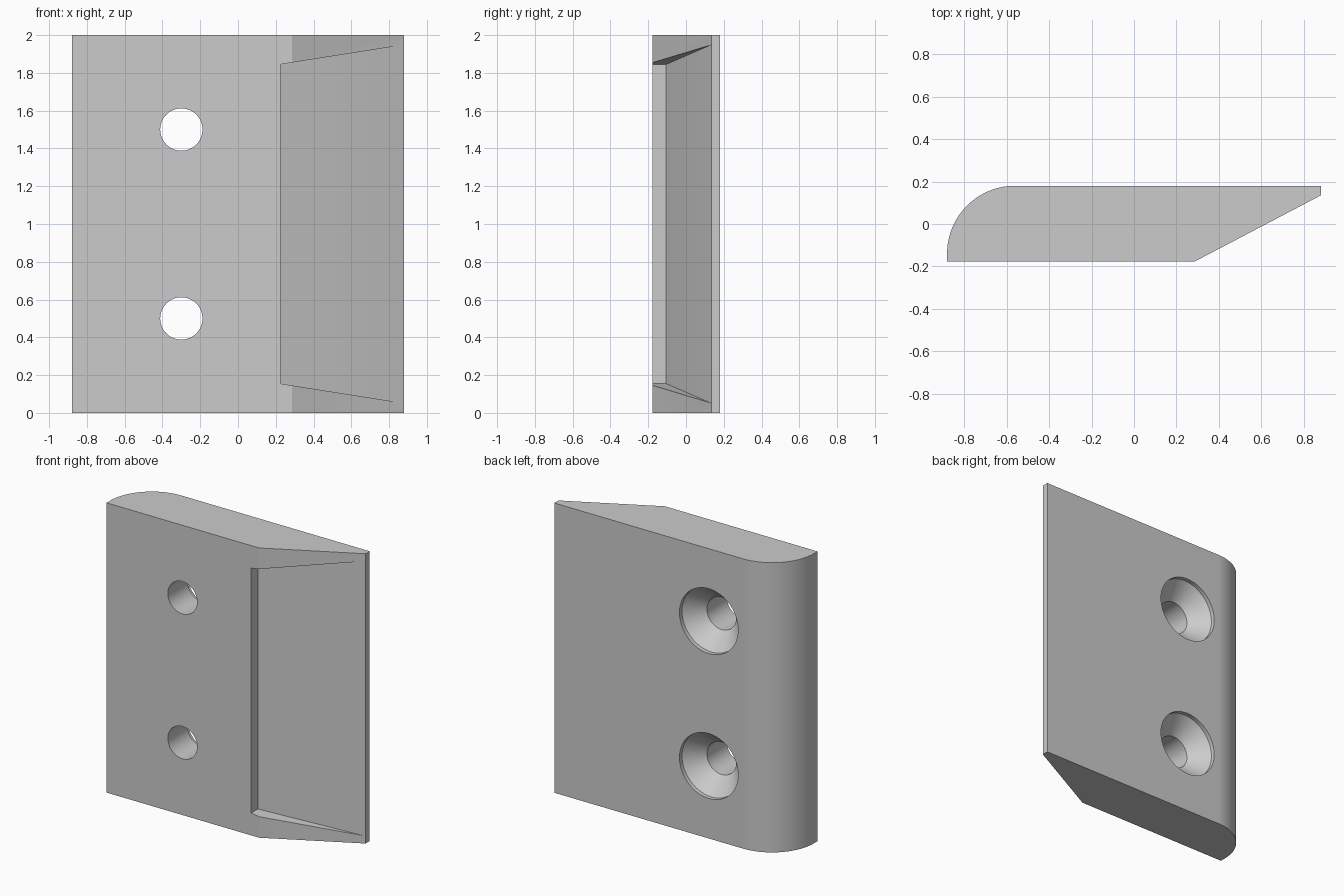
import bpy, bmesh, math

if "Cube" in bpy.data.objects:
    bpy.data.objects.remove(bpy.data.objects["Cube"])

grey = bpy.data.materials.new("plain grey")
grey.diffuse_color = (0.6, 0.6, 0.6, 1)
grey.use_nodes = True
grey.node_tree.nodes["Principled BSDF"].inputs["Base Color"].default_value = grey.diffuse_color


def make_object(name, bm):
    bmesh.ops.recalc_face_normals(bm, faces=bm.faces)
    mesh = bpy.data.meshes.new(name)
    bm.to_mesh(mesh)
    bm.free()
    mesh.materials.append(grey)
    ob = bpy.data.objects.new(name, mesh)
    bpy.context.collection.objects.link(ob)
    return ob


def loft(name, rings):
    """Join equal-length rings of points and cap both ends."""
    bm = bmesh.new()
    vs = [[bm.verts.new(p) for p in ring] for ring in rings]
    n = len(vs[0])
    for a, b in zip(vs, vs[1:]):
        for i in range(n):
            j = (i + 1) % n
            bm.faces.new((a[i], a[j], b[j], b[i]))
    bm.faces.new(vs[0])
    bm.faces.new(vs[-1])
    return make_object(name, bm)


# Plate: rounded back left corner, bevelled front right side
R, N = 0.32, 32
profile = [(-0.88, -0.177), (0.285, -0.177), (0.88, 0.135), (0.88, 0.18)]
for i in range(N + 1):
    a = math.radians(90 + 90 * i / N)
    profile.append((-0.56 + R * math.cos(a), -0.14 + R * math.sin(a)))
plate = loft("plate", [[(x, y, z) for x, y in profile] for z in (0, 2)])

# Finger pocket cutter: flared trapezoid with a sloping floor
X0, X1 = 0.225, 0.95
flare = 0.158 * (X1 - X0)
floor = [(X0, -0.105, 0.155), (X1, -0.105 + 0.364 * (X1 - X0), 0.155 - flare),
         (X1, -0.105 + 0.364 * (X1 - X0), 1.845 + flare), (X0, -0.105, 1.845)]
cutters = [loft("pocket_cutter", [floor, [(x, -0.4, z) for x, y, z in floor]])]

# Countersunk screw hole cutters: (y, radius) stations from front to back
stations = [(-0.3, 0.112), (0.04, 0.112), (0.152, 0.224), (0.3, 0.224)]
S = 48
for cz in (0.5, 1.5):
    rings = [[(-0.3 + r * math.cos(2 * math.pi * i / S), y,
               cz + r * math.sin(2 * math.pi * i / S)) for i in range(S)]
             for y, r in stations]
    cutters.append(loft("screw_hole_cutter", rings))

# Cut the pocket and the holes
bpy.context.view_layer.objects.active = plate
plate.select_set(True)
for c in cutters:
    c.hide_render = True
    mod = plate.modifiers.new("cut", 'BOOLEAN')
    mod.operation = 'DIFFERENCE'
    mod.solver = 'EXACT'
    mod.object = c
    bpy.ops.object.modifier_apply(modifier=mod.name)
    bpy.data.objects.remove(c)

bpy.ops.object.shade_smooth_by_angle(angle=math.radians(20))
